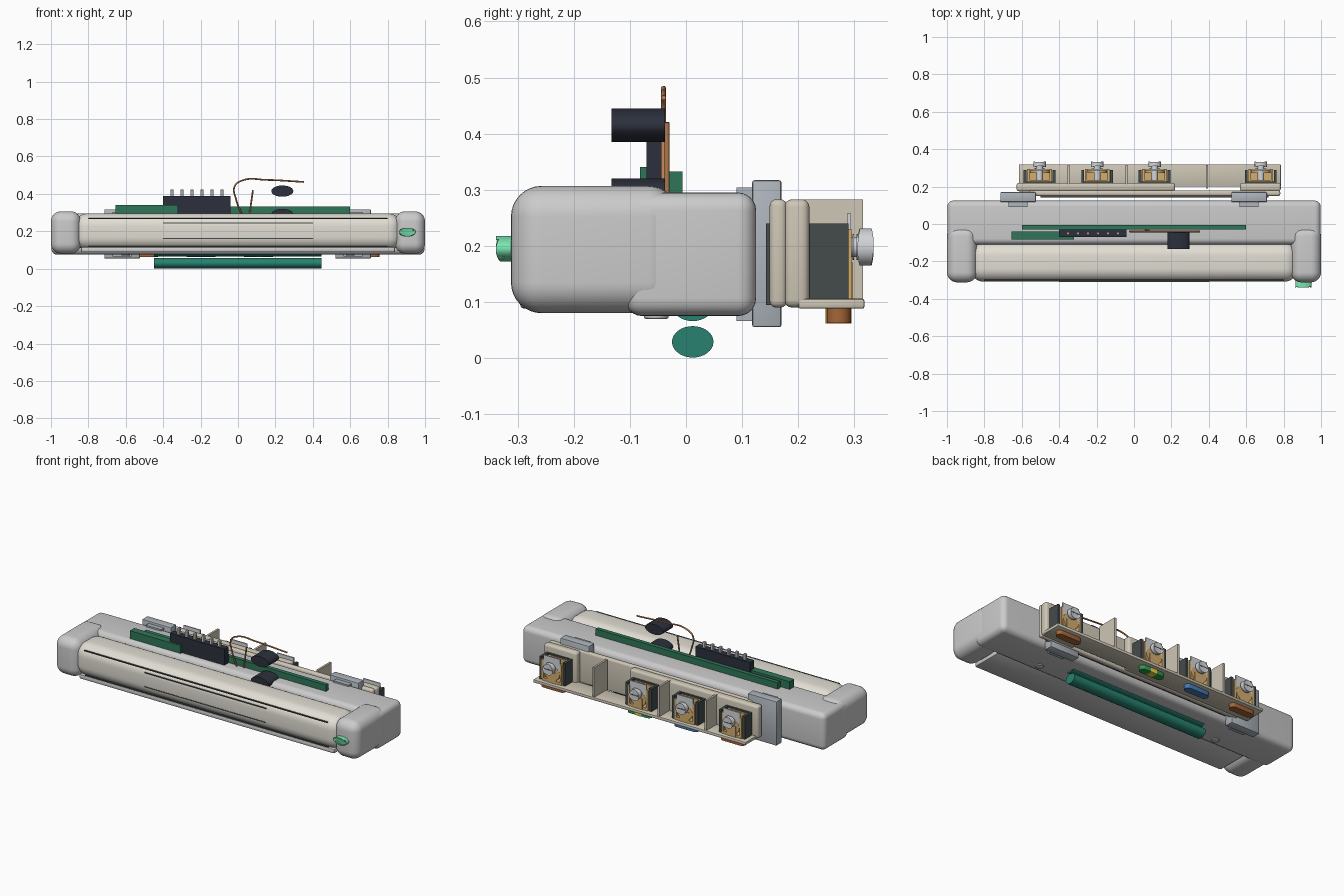
import bpy, bmesh, math
from mathutils import Matrix, Vector

if "Cube" in bpy.data.objects:
    bpy.data.objects.remove(bpy.data.objects["Cube"])


def mat(name, r, g, b):
    m = bpy.data.materials.new(name)
    m.diffuse_color = (r, g, b, 1)
    m.use_nodes = True
    m.node_tree.nodes["Principled BSDF"].inputs["Base Color"].default_value = m.diffuse_color
    return m


SHELL = mat("shell grey", 0.62, 0.63, 0.61)
CREAM = mat("cream", 0.76, 0.73, 0.66)
TAN = mat("tan plastic", 0.62, 0.57, 0.47)
STEEL = mat("steel", 0.42, 0.46, 0.50)
METAL = mat("bright metal", 0.65, 0.67, 0.70)
BLACK = mat("black", 0.025, 0.03, 0.045)
DARK = mat("dark plastic", 0.06, 0.07, 0.07)
GREEN = mat("board green", 0.03, 0.18, 0.10)
TEAL = mat("teal", 0.02, 0.22, 0.16)
LED = mat("light green", 0.20, 0.80, 0.45)
BRASS = mat("brass", 0.65, 0.42, 0.16)
COPPER = mat("copper", 0.50, 0.22, 0.09)
BROWN = mat("brown", 0.38, 0.13, 0.04)
BLUE = mat("blue", 0.06, 0.19, 0.45)
LEAF = mat("earth green", 0.03, 0.32, 0.08)
YELLOW = mat("yellow", 0.85, 0.65, 0.05)


def finish(name, bm, m):
    me = bpy.data.meshes.new(name)
    bmesh.ops.recalc_face_normals(bm, faces=bm.faces)
    bm.to_mesh(me)
    bm.free()
    me.shade_smooth()
    me.set_sharp_from_angle(angle=math.radians(35))
    me.materials.append(m)
    ob = bpy.data.objects.new(name, me)
    bpy.context.collection.objects.link(ob)
    return ob


def box(name, x, y, z, m, bevel=0, seg=4):
    bm = bmesh.new()
    bmesh.ops.create_cube(bm, size=1)
    for v in bm.verts:
        v.co = [(a[0] + a[1]) / 2 + c * (a[1] - a[0]) for a, c in zip((x, y, z), v.co)]
    if bevel:
        bmesh.ops.bevel(bm, geom=bm.edges[:], offset=bevel, segments=seg,
                        affect='EDGES', profile=0.5)
    return finish(name, bm, m)


def rod(name, axis, centre, length, r1, r2, m, n=32, bevel=0):
    """Elliptic cylinder; r1 and r2 are the radii on the other two axes in xyz order."""
    bm = bmesh.new()
    bmesh.ops.create_cone(bm, cap_ends=True, segments=n, radius1=1, radius2=1, depth=1)
    for v in bm.verts:
        a, b, c = v.co.x * r1, v.co.y * r2, v.co.z * length
        v.co = Vector({'x': (c, a, b), 'y': (a, c, b), 'z': (a, b, c)}[axis]) + Vector(centre)
    if bevel:
        rim = [e for e in bm.edges if any(len(f.verts) > 4 for f in e.link_faces)]
        bmesh.ops.bevel(bm, geom=rim, offset=bevel, segments=3, affect='EDGES', profile=0.5)
    return finish(name, bm, m)


def stadium(name, cx, cy, hx, hy, z, m):
    bm = bmesh.new()
    pts = []
    for i in range(18):
        a = -math.pi / 2 + math.pi * (i % 9) / 8 + (math.pi if i > 8 else 0)
        s = 1 if i < 9 else -1
        pts.append(bm.verts.new((cx + s * (hx - hy) + hy * math.cos(a), cy + hy * math.sin(a), z[0])))
    f = bm.faces.new(pts)
    r = bmesh.ops.extrude_face_region(bm, geom=[f])
    for v in r['geom']:
        if isinstance(v, bmesh.types.BMVert):
            v.co.z = z[1]
    return finish(name, bm, m)


def wire(name, pts, r, m):
    cu = bpy.data.curves.new(name, 'CURVE')
    cu.dimensions = '3D'
    cu.bevel_depth = r
    cu.bevel_resolution = 2
    cu.use_fill_caps = True
    sp = cu.splines.new('BEZIER')
    sp.bezier_points.add(len(pts) - 1)
    for p, co in zip(sp.bezier_points, pts):
        p.co = co
        p.handle_left_type = p.handle_right_type = 'AUTO'
    cu.materials.append(m)
    ob = bpy.data.objects.new(name, cu)
    bpy.context.collection.objects.link(ob)


# Housing: rear body, end caps, front cover
box("rear_body", (-0.998, 0.998), (-0.11, 0.125), (0.075, 0.295), SHELL, 0.032, 6)
for s, side in ((-1, "left"), (1, "right")):
    box(side + "_end_cap", sorted((s * 0.84, s)), (-0.312, -0.012), (0.08, 0.307), SHELL, 0.055, 8)
box("front_cover", (-0.875, 0.875), (-0.308, -0.10), (0.10, 0.295), CREAM, 0.07, 8)
box("cover_bottom_lip", (-0.84, 0.84), (-0.296, -0.10), (0.088, 0.115), SHELL, 0.008, 2)

# Cover grooves
for z, y, w in ((0.268, -0.3035, 0.8), (0.118, -0.294, 0.8), (0.245, -0.308, 0.4), (0.162, -0.308, 0.4)):
    box("cover_groove", (-w, w), (y - 0.001, y + 0.006), (z - 0.003, z + 0.003), DARK)

# Status light on the right cap
rod("status_light", 'y', (0.905, -0.312, 0.195), 0.038, 0.043, 0.023, LED, 32, 0.008)

# Circuit boards on top
box("long_board", (-0.6, 0.6), (-0.03, -0.006), (0.28, 0.333), GREEN)
box("short_board", (-0.655, -0.32), (-0.082, -0.04), (0.28, 0.341), GREEN)

# Pin connector
box("connector_block", (-0.4, -0.04), (-0.07, -0.03), (0.28, 0.39), BLACK)
for i in range(6):
    x = -0.353 + i * 0.0535
    box("connector_pin", (x - 0.009, x + 0.009), (-0.06, -0.042), (0.38, 0.424), METAL, 0.003, 1)

# Oval components
for z in (0.2905, 0.415):
    rod("oval_component", 'y', (0.237, -0.085, z), 0.096, 0.059, 0.03, BLACK)

# Copper wires
wire("long_wire", [(0.025, -0.04, 0.28), (-0.01, -0.04, 0.37), (-0.018, -0.04, 0.44),
                   (0.03, -0.04, 0.474), (0.15, -0.04, 0.475), (0.352, -0.04, 0.464)], 0.0045, COPPER)
wire("short_wire", [(0.06, -0.034, 0.28), (0.07, -0.034, 0.35), (0.08, -0.034, 0.42)], 0.0045, COPPER)

# Underside rods and feet
rod("lower_rod", 'x', (-0.002, 0.012, 0.029), 0.895, 0.037, 0.028, TEAL)
rod("recessed_rod", 'x', (-0.002, 0.012, 0.094), 0.895, 0.037, 0.028, TEAL)
for x in (-0.6, 0.6):
    rod("underside_screw", 'z', (x, -0.053, 0.08), 0.02, 0.022, 0.022, SHELL, 24, 0.003)

# Mounting brackets
for x in (-0.62, 0.615):
    box("bracket_plate", (x - 0.095, x + 0.095), (0.118, 0.17), (0.055, 0.317), STEEL, 0.004, 2)
    box("bracket_neck", (x - 0.05, x + 0.05), (0.09, 0.12), (0.066, 0.304), STEEL)

# Terminal strip
box("strip_rear_bar", (-0.56, 0.782), (0.149, 0.18), (0.09, 0.283), TAN, 0.012, 4)
box("strip_back_wall_long", (-0.628, 0.22), (0.175, 0.22), (0.09, 0.283), TAN, 0.014, 4)
box("strip_back_wall_short", (0.567, 0.785), (0.175, 0.22), (0.09, 0.283), TAN, 0.014, 4)
box("strip_rear_pad", (-0.5, 0.72), (0.143, 0.16), (0.095, 0.24), DARK)
box("strip_floor", (-0.615, 0.785), (0.2, 0.318), (0.088, 0.106), TAN, 0.004, 2)
for x in (-0.35, -0.04, 0.39):
    box("strip_divider", (x - 0.006, x + 0.006), (0.19, 0.315), (0.1, 0.283), TAN)

# Terminals with clamp, screw and coloured plug
for x, plug in ((-0.505, BROWN), (-0.197, BLUE), (0.11, LEAF), (0.678, BROWN)):
    for s in (-1, 1):
        box("terminal_side", sorted((x + s * 0.07, x + s * 0.085)), (0.215, 0.29), (0.104, 0.24), DARK)
        box("clamp_side", sorted((x + s * 0.054, x + s * 0.066)), (0.225, 0.295), (0.115, 0.23), BRASS)
    box("terminal_back", (x - 0.08, x + 0.08), (0.215, 0.226), (0.104, 0.24), DARK)
    box("clamp_back", (x - 0.06, x + 0.06), (0.225, 0.235), (0.115, 0.23), BRASS)
    box("clamp_base", (x - 0.065, x + 0.065), (0.225, 0.295), (0.106, 0.122), BRASS)
    rod("clamp_ring", 'y', (x, 0.284, 0.165), 0.022, 0.052, 0.045, BRASS, 24)
    box("brass_tongue", (x - 0.03, x + 0.03), (0.291, 0.298), (0.09, 0.17), BRASS)
    washer = box("square_washer", (x - 0.055, x + 0.055), (0.287, 0.294), (0.165, 0.258), METAL)
    rod("screw_shaft", 'y', (x, 0.275, 0.198), 0.08, 0.018, 0.018, METAL, 20)
    for i in range(3):
        rod("screw_thread", 'y', (x, 0.291 + i * 0.007, 0.198), 0.003, 0.023, 0.023, METAL, 20)
    rod("screw_head", 'y', (x, 0.32, 0.198), 0.021, 0.033, 0.033, METAL, 28, 0.004)
    box("screw_slot", (x - 0.027, x + 0.027), (0.328, 0.331), (0.195, 0.201), DARK)
    stadium("cable_plug", x, 0.272, 0.078, 0.022, (0.063, 0.095), plug)
    if plug == LEAF:
        box("plug_stripe", (x - 0.02, x + 0.02), (0.249, 0.295), (0.062, 0.09), YELLOW)
